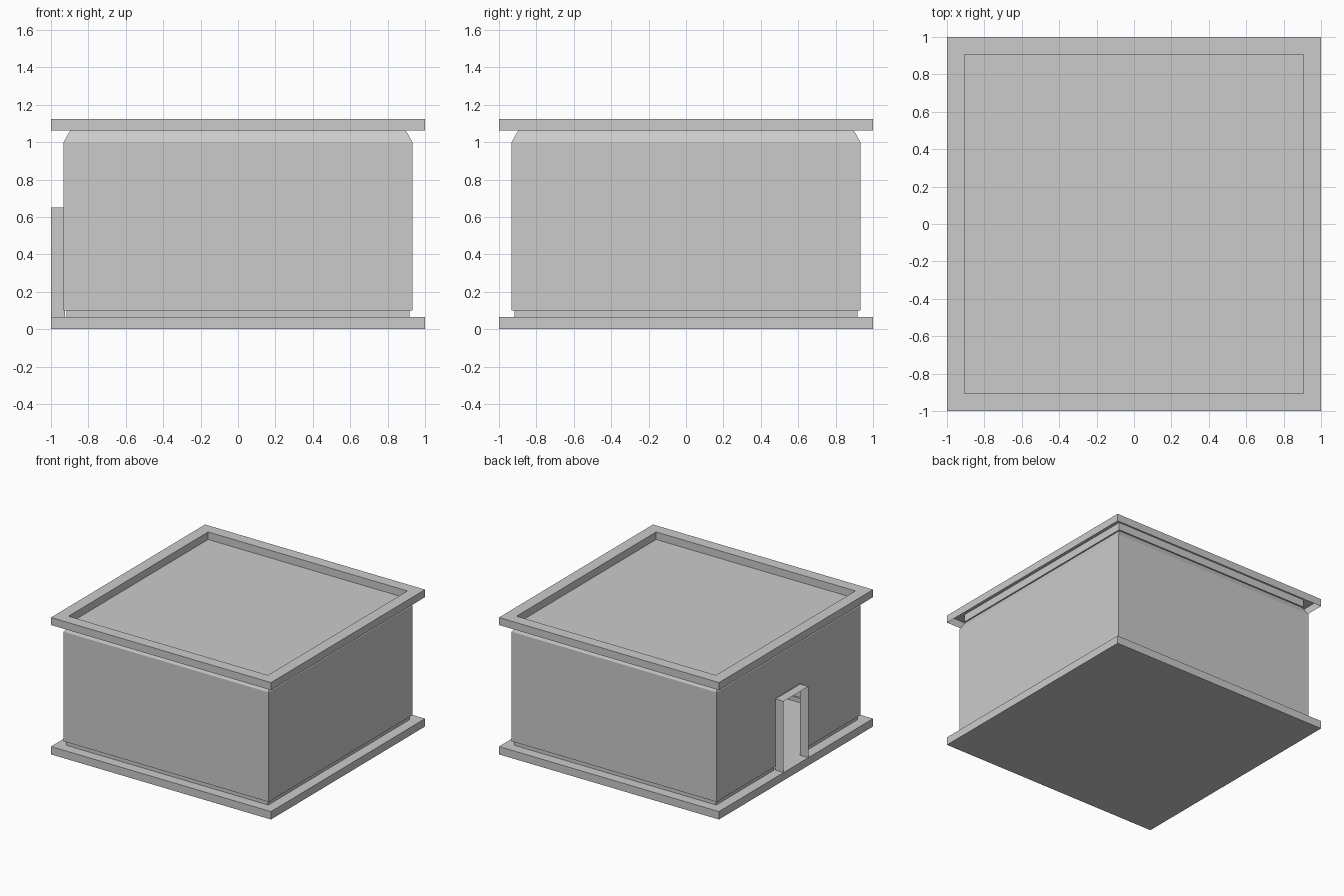
import bpy
import bmesh

cube = bpy.data.objects.get("Cube")
if cube:
    bpy.data.objects.remove(cube, do_unlink=True)

GREY = (0.6, 0.6, 0.6, 1.0)
grey = bpy.data.materials.new("plain_grey")
grey.use_nodes = True
grey.diffuse_color = GREY
grey.node_tree.nodes["Principled BSDF"].inputs["Base Color"].default_value = GREY

BASE_TOP = 0.065
DOOR_HALF, DOOR_TOP = 0.16, 0.65


def finish(name, bm):
    mesh = bpy.data.meshes.new(name)
    bm.to_mesh(mesh)
    bm.free()
    mesh.materials.append(grey)
    obj = bpy.data.objects.new(name, mesh)
    bpy.context.collection.objects.link(obj)
    return obj


def square_loft(profile, cap_start=False, cap_end=False):
    """Skin a chain of (half width, height) squares."""
    bm = bmesh.new()
    corners = ((-1, -1), (1, -1), (1, 1), (-1, 1))
    rings = [[bm.verts.new((sx * h, sy * h, z)) for sx, sy in corners]
             for h, z in profile]
    for low, high in zip(rings, rings[1:]):
        for i in range(4):
            j = (i + 1) % 4
            bm.faces.new((low[i], low[j], high[j], high[i]))
    if cap_start:
        bm.faces.new(rings[0][::-1])
    if cap_end:
        bm.faces.new(rings[-1])
    return bm


# Base slab, also the floor inside
finish("base_slab", square_loft([(1, 0), (1, BASE_TOP)], True, True))

# Hollow walls: recessed plinth, wall face, sloped shoulder
walls = square_loft([(0.917, BASE_TOP), (0.917, 0.1), (0.932, 0.1),
                     (0.932, 1.0), (0.905, 1.05), (0.895, 1.063)])


def on_door_side(face):
    return face.calc_center_median().x < -0.9


# Doorway cut out of the wall
gap = 0.008
for point, normal in (((0, DOOR_HALF + gap, 0), (0, 1, 0)),
                      ((0, -DOOR_HALF - gap, 0), (0, 1, 0)),
                      ((0, 0, DOOR_TOP + gap), (0, 0, 1))):
    side = [f for f in walls.faces if on_door_side(f)]
    geom = set(side)
    for f in side:
        geom.update(f.edges)
        geom.update(f.verts)
    bmesh.ops.bisect_plane(walls, geom=list(geom), plane_co=point, plane_no=normal)
opening = [f for f in walls.faces if on_door_side(f)
           and abs(f.calc_center_median().y) < DOOR_HALF
           and f.calc_center_median().z < DOOR_TOP]
bmesh.ops.delete(walls, geom=opening, context='FACES')
finish("walls", walls)

# Door surround: thin open hood standing out from the wall
hood = bmesh.new()
path = [(DOOR_HALF, BASE_TOP), (DOOR_HALF, DOOR_TOP),
        (-DOOR_HALF, DOOR_TOP), (-DOOR_HALF, BASE_TOP)]
outer, inner = ([hood.verts.new((x, y, z)) for y, z in path] for x in (-1, -0.925))
for i in range(3):
    hood.faces.new((outer[i], outer[i + 1], inner[i + 1], inner[i]))
finish("door_surround", hood)

# Roof: parapet hollow underneath, with a sunken flat panel
finish("roof", square_loft([(1, 1.063), (1, 1.125), (0.906, 1.125), (0.906, 1.063)],
                           cap_end=True))
